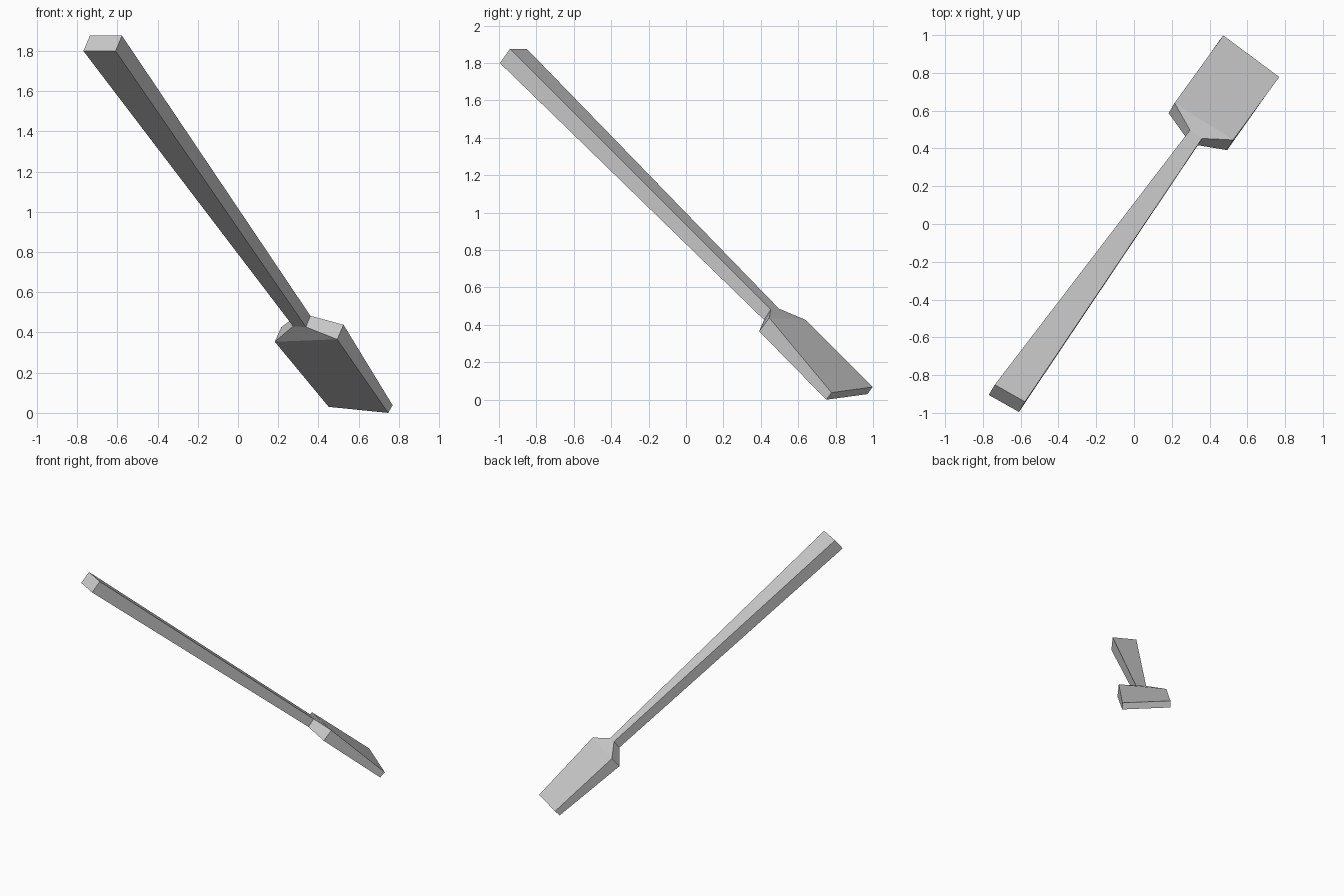
import bpy
import bmesh
from mathutils import Vector

# Remove the default cube only
default_cube = bpy.data.objects.get("Cube")
if default_cube:
    bpy.data.objects.remove(default_cube, do_unlink=True)


def make_material(name, value):
    material = bpy.data.materials.new(name)
    material.use_nodes = True
    colour = (value, value, value, 1)
    material.diffuse_color = colour
    material.node_tree.nodes["Principled BSDF"].inputs["Base Color"].default_value = colour
    return material


def section(centre, half_width, half_depth):
    """Four corners of a cross-section, clockwise from the upper left."""
    c, w, d = Vector(centre), Vector(half_width), Vector(half_depth)
    return [c - w + d, c + w + d, c + w - d, c - w - d]


def loft(name, sections, material, cap_start=False, cap_end=False):
    """Join successive four-sided sections with flat faces."""
    bm = bmesh.new()
    rings = [[bm.verts.new(corner) for corner in ring] for ring in sections]
    for first, second in zip(rings, rings[1:]):
        for i in range(4):
            j = (i + 1) % 4
            bm.faces.new((first[i], first[j], second[j], second[i]))
    if cap_start:
        bm.faces.new(reversed(rings[0]))
    if cap_end:
        bm.faces.new(rings[-1])
    mesh = bpy.data.meshes.new(name)
    bm.to_mesh(mesh)
    bm.free()
    mesh.materials.append(material)
    part = bpy.data.objects.new(name, mesh)
    bpy.context.collection.objects.link(part)
    return part


grey = make_material("plain_grey", 0.6)

# Cross-sections from the grip end down to the blade tip
grip_end = section((-.673, -.923, 1.838), (.08, -.045, 0), (.016, .027, .038))
neck = section((.317, .457, .457), (.032, -.022, -.002), (.011, .018, .028))
shoulder = section((.354, .516, .396), (.155, -.098, .006), (.016, .027, .036))
tip = section((.61, .874, .034), (.148, -.11, -.015), (.011, .014, .019))

# Tapered handle, and blade with sloping shoulders meeting it at the neck
loft("handle", [grip_end, neck], grey, cap_start=True)
loft("blade", [neck, shoulder, tip], grey, cap_end=True)
